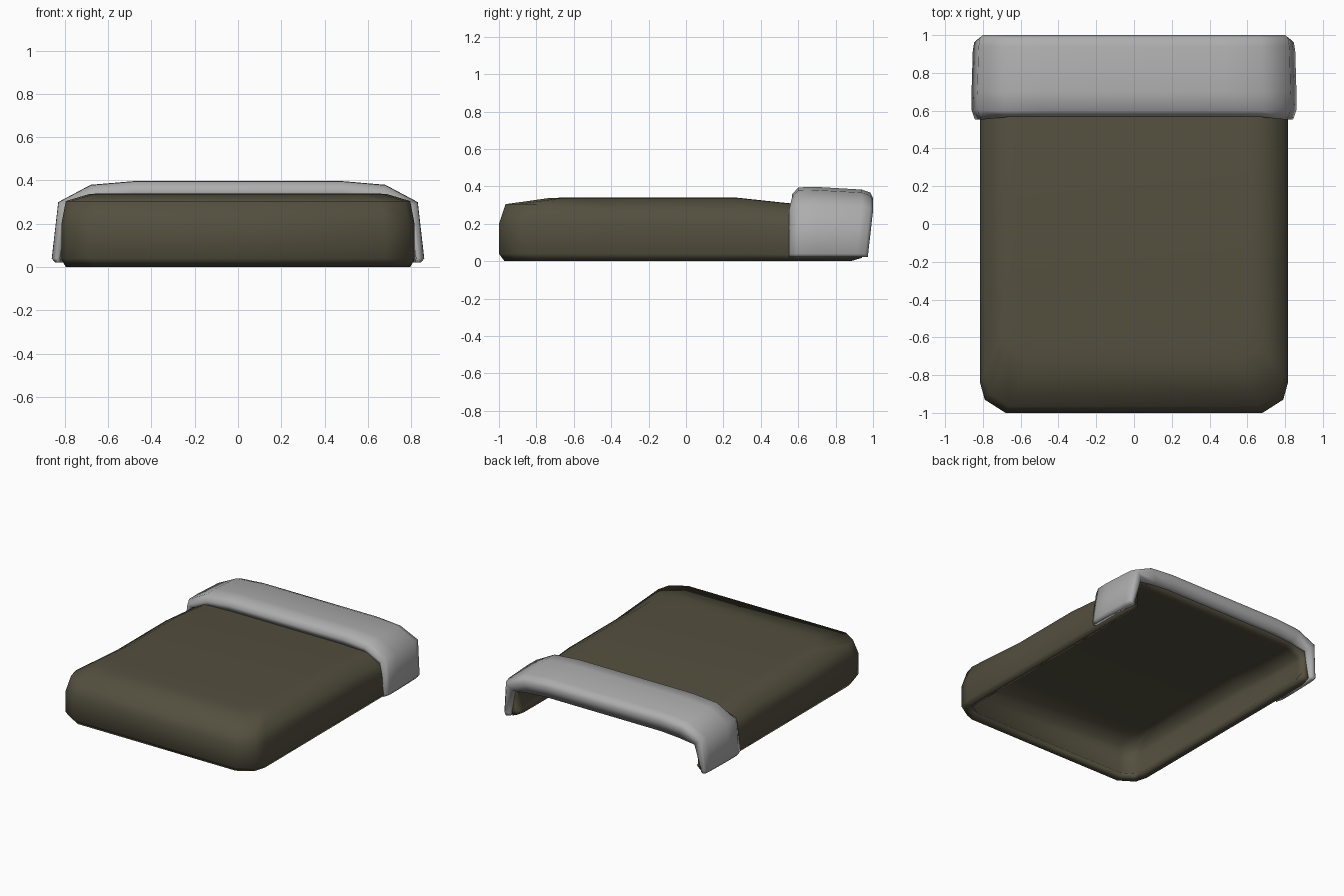
import bpy
import bmesh

if "Cube" in bpy.data.objects:
    bpy.data.objects.remove(bpy.data.objects["Cube"], do_unlink=True)


def material(name, colour):
    mat = bpy.data.materials.new(name)
    mat.use_nodes = True
    mat.diffuse_color = colour
    mat.node_tree.nodes["Principled BSDF"].inputs["Base Color"].default_value = colour
    mat.node_tree.nodes["Principled BSDF"].inputs["Roughness"].default_value = 0.8
    return mat


def finish(name, bm, mat):
    mesh = bpy.data.meshes.new(name)
    for face in bm.faces:
        face.smooth = True
    bm.to_mesh(mesh)
    bm.free()
    mesh.materials.append(mat)
    obj = bpy.data.objects.new(name, mesh)
    bpy.context.collection.objects.link(obj)
    return obj


def loft(bm, rows, closed=False):
    """Join neighbouring rows of vertices with quads."""
    following = rows[1:] + rows[:1] if closed else rows[1:]
    for a, b in zip(rows, following):
        for i in range(len(a) - 1):
            bm.faces.new((a[i], a[i + 1], b[i + 1], b[i]))


olive = material("olive wool", (0.088, 0.079, 0.049, 1))
grey = material("pale grey cotton", (0.42, 0.42, 0.42, 1))

# Blanket: thick draped cloth, open below and at the back
# plan outline: x, y, drop of the top, share of the front shape
plan = [(0.81, 0.94, 0.04, 0), (0.815, 0.88, 0.038, 0), (0.815, 0.55, 0.03, 0),
        (0.815, 0.27, 0, 0), (0.815, -0.3, 0, 0), (0.815, -0.84, 0, 1),
        (0.79, -0.93, 0, 1), (0.68, -1.0, 0, 1)]
# wall levels: height, side inset, front inset, extra height at the front
levels = [(0, 0.02, 0.03, 0), (0.04, 0, 0, 0), (0.2, 0, 0, 0),
          (0.27, 0.02, 0.035, 0.035), (0.338, 0.13, 0.27, 0), (0.34, 0.2, 0.34, 0)]
bm = bmesh.new()
rows = []
for z, side, front, rise in levels:
    half = []
    for x, y, drop, share in plan:
        lift = 0.018 * (1 - z / 0.34) if y > 0.9 else rise * share
        half.append((x - side, y + front * share, z * (1 - drop / 0.34) + lift))
    outline = half + [(-x, y, h) for x, y, h in reversed(half)]
    rows.append([bm.verts.new(p) for p in outline])
loft(bm, rows)
top = rows[-1]
n = len(top)
for i in range(n // 2 - 1):
    strip = bm.faces.new((top[i], top[i + 1], top[n - 2 - i], top[n - 1 - i]))
bmesh.ops.recalc_face_normals(bm, faces=bm.faces)
if strip.normal.z < 0:
    bmesh.ops.reverse_faces(bm, faces=bm.faces)
blanket = finish("blanket", bm, olive)
thickness = blanket.modifiers.new("Thickness", "SOLIDIFY")
thickness.thickness = 0.06
thickness.offset = -1

# Folded sheet: arched band over the back end of the blanket
# arch: x, z, inward direction
arch = [(0.845, 0.022, -0.35, 0), (0.86, 0.04, -0.45, 0), (0.83, 0.30, -0.5, -0.5),
        (0.68, 0.38, -0.4, -0.95), (0.48, 0.397, 0, -1)]
# closed section of the fold: y, depth below the outer surface
fold = [(0.58, 0.085), (0.567, 0.04), (0.60, 0.002), (0.70, 0), (0.94, 0.014),
        (0.985, 0.03), (1.0, 0.06), (0.985, 0.14), (0.93, 0.13), (0.8, 0.09)]
bm = bmesh.new()
rows = []
for y, depth in fold:
    half = []
    for x, z, dx, dz in arch:
        lean = 0.03 * (1 - min(z / 0.3, 1)) if y > 0.9 else 0
        flare = 0.015 if y < 0.6 and z < 0.35 else 0
        half.append((x + dx * depth, y - lean - flare, z + dz * depth))
    outline = half + [(-x, h, z) for x, h, z in reversed(half)]
    rows.append([bm.verts.new(p) for p in outline])
loft(bm, rows, closed=True)
for end in (0, -1):
    bm.faces.new([row[end] for row in rows])
bmesh.ops.recalc_face_normals(bm, faces=bm.faces)
finish("folded_sheet", bm, grey)
